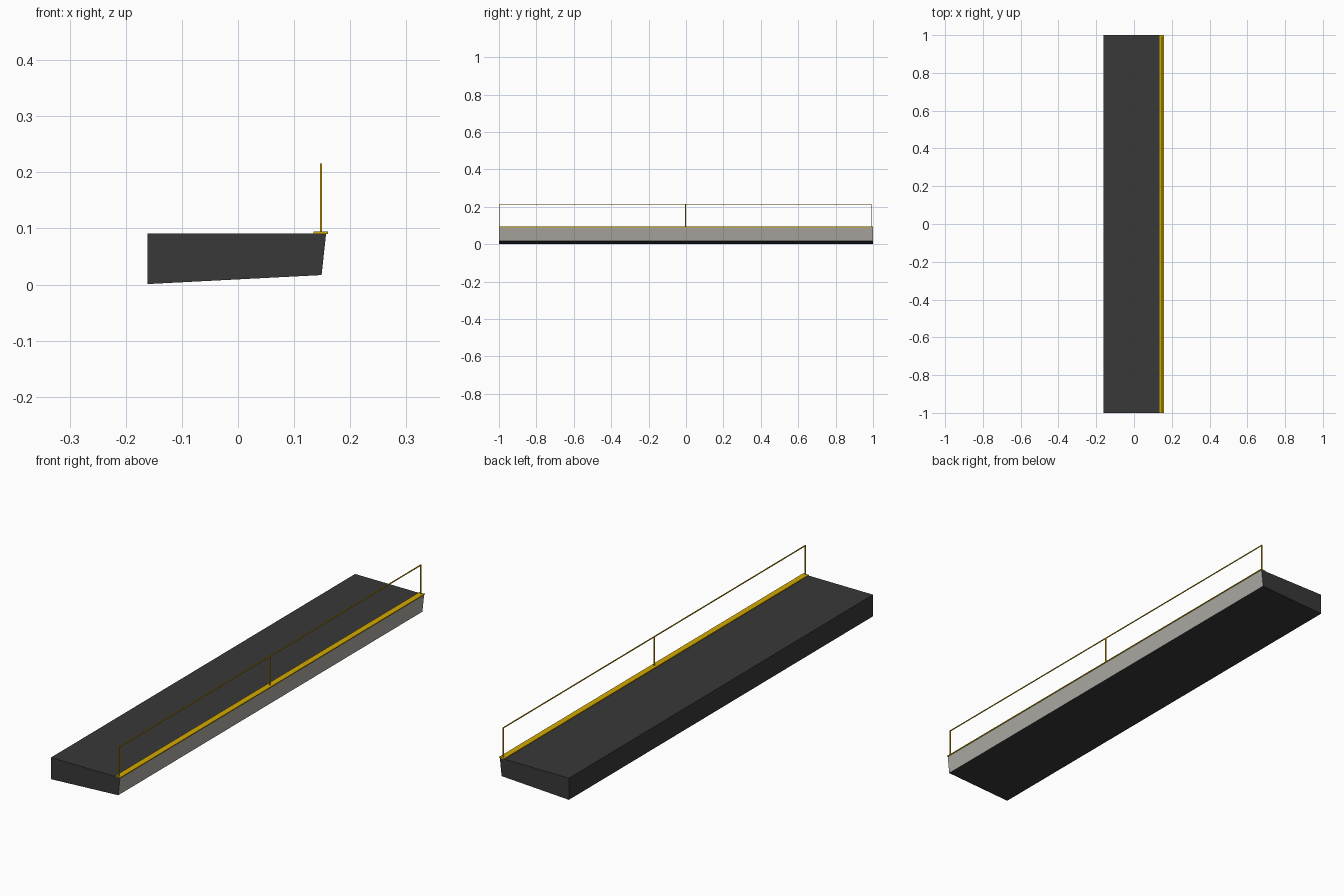
import bpy, bmesh

if "Cube" in bpy.data.objects:
    bpy.data.objects.remove(bpy.data.objects["Cube"])


def material(name, rgb):
    m = bpy.data.materials.new(name)
    m.diffuse_color = (*rgb, 1)
    m.use_nodes = True
    m.node_tree.nodes["Principled BSDF"].inputs["Base Color"].default_value = m.diffuse_color
    return m


dark = material("dark_asphalt", (0.04, 0.04, 0.04))
concrete = material("pale_concrete", (0.42, 0.40, 0.37))
yellow = material("yellow_paint", (0.65, 0.40, 0.0))


def add_object(name, bm, *mats):
    mesh = bpy.data.meshes.new(name)
    bmesh.ops.recalc_face_normals(bm, faces=bm.faces)
    bm.to_mesh(mesh)
    bm.free()
    for m in mats:
        mesh.materials.append(m)
    obj = bpy.data.objects.new(name, mesh)
    bpy.context.collection.objects.link(obj)
    return obj


def box(name, lo, hi, mat):
    bm = bmesh.new()
    bmesh.ops.create_cube(bm, size=1)
    for v in bm.verts:
        v.co = [(a + b) / 2 + c * (b - a) for a, b, c in zip(lo, hi, v.co)]
    return add_object(name, bm, mat)


# Platform slab: tapered profile extruded along y, pale edge face on +x
profile = [(-0.161, 0.001), (0.149, 0.017), (0.157, 0.091), (-0.161, 0.091)]
bm = bmesh.new()
end = bm.faces.new([bm.verts.new((x, -1, z)) for x, z in profile])
ext = bmesh.ops.extrude_face_region(bm, geom=[end], use_keep_orig=True)
bmesh.ops.translate(bm, vec=(0, 2, 0),
                    verts=[g for g in ext["geom"] if isinstance(g, bmesh.types.BMVert)])
bmesh.ops.recalc_face_normals(bm, faces=bm.faces)
for f in bm.faces:
    f.material_index = int(f.normal.x > 0.9)
add_object("platform_slab", bm, dark, concrete)

# Yellow edging strip
box("edge_strip", (0.135, -1, 0.0905), (0.160, 1, 0.0945), yellow)

# Thin railing: posts and top rail
rail_x, r, top = 0.148, 0.0018, 0.216
for name, y in (("front", -0.995), ("middle", -0.003), ("back", 0.99)):
    box(name + "_rail_post", (rail_x - r, y - r, 0.094), (rail_x + r, y + r, top - 2 * r), yellow)
box("top_rail", (rail_x - r, -0.995 - r, top - 2 * r), (rail_x + r, 0.99 + r, top), yellow)
